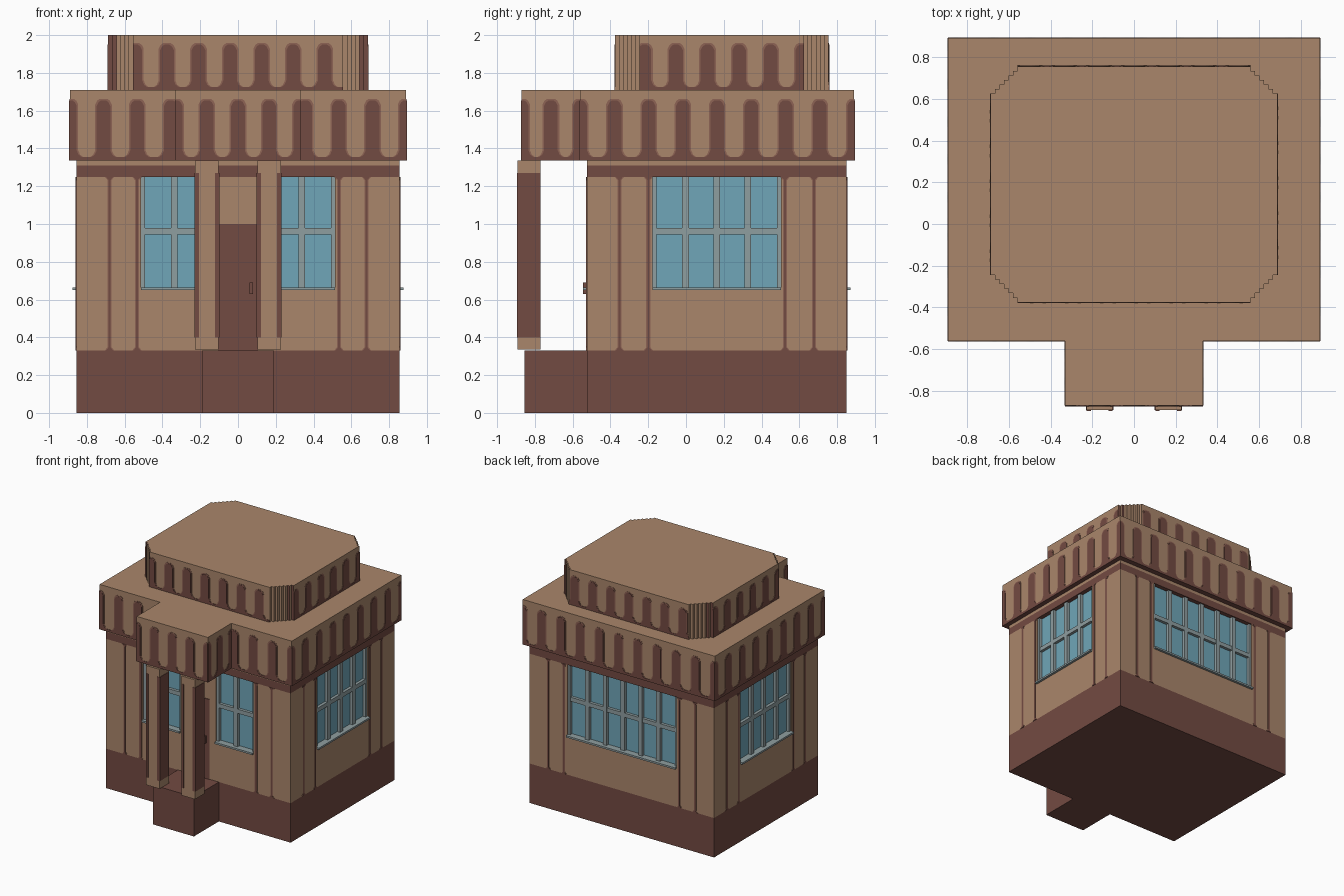
import bpy, bmesh
from math import radians
from mathutils import Matrix, Vector

if "Cube" in bpy.data.objects:
    bpy.data.objects.remove(bpy.data.objects["Cube"])


def material(name, r, g, b):
    m = bpy.data.materials.new(name)
    m.use_nodes = True
    m.diffuse_color = (r, g, b, 1)
    m.node_tree.nodes["Principled BSDF"].inputs["Base Color"].default_value = (r, g, b, 1)
    return m


TAN = material("tan stucco", .40, .24, .147)
BROWN = material("dark brown", .171, .069, .054)
MID = material("reddish trim", .27, .125, .09)
GLASS = material("blue glass", .162, .381, .479)
GREY = material("grey window frame", .275, .342, .352)

parts = {}


def part(name, mat):
    return parts.setdefault(name, (bmesh.new(), mat))[0]


def frame(angle, x, y):
    """Wall frame: local x runs along the wall, local y points inward."""
    return Matrix.Translation((x, y, 0)) @ Matrix.Rotation(radians(angle), 4, "Z")


def prism(name, mat, F, outline, direction):
    bm = part(name, mat)
    face = bm.faces.new([bm.verts.new(F @ Vector(p)) for p in outline])
    ext = bmesh.ops.extrude_face_region(bm, geom=[face])["geom"]
    moved = [v for v in ext if isinstance(v, bmesh.types.BMVert)]
    bmesh.ops.translate(bm, verts=moved, vec=F.to_3x3() @ Vector(direction))


def box(name, mat, F, u0, u1, d0, d1, z0, z1):
    prism(name, mat, F, [(u0, d0, z0), (u1, d0, z0), (u1, d1, z0), (u0, d1, z0)], (0, 0, z1 - z0))


def plate(name, mat, F, centre, profile, lo, hi, thick):
    """Thin symmetric panel from (half width, height) pairs, clipped to lo..hi."""
    pts = [(centre + w, z) for w, z in profile] + [(centre - w, z) for w, z in reversed(profile)]
    prism(name, mat, F, [(min(max(u, lo), hi), 0, z) for u, z in pts], (0, -thick, 0))


def flutes(name, F, lo, hi, start, pitch, z0, z1):
    """Row of arched dark panels standing on a thin dark strip."""
    box(name, BROWN, F, lo, hi, -.004, 0, z0, z0 + .02)
    z0 += .02
    c = start
    while c <= hi + .001:
        if c >= lo - .001:
            for label, mat, g, t in (("_rim", MID, .008, .002), ("", BROWN, 0, .004)):
                shape = [(.062 + g, z0), (.046 + g, z0 + .012), (.036 + g, z0 + .035),
                         (.036 + g, z1 - .03 + g), (.026 + g, z1 - .01 + g), (.012 + g, z1 + g)]
                plate(name + label, mat, F, c, shape, lo, hi, t)
        c += pitch


W = Matrix.Identity(4)
HX, Y0, Y1 = .855, -.525, .85
CY = (Y0 + Y1) / 2
HY = (Y1 - Y0) / 2
SILL, HEAD, FLOOR = .65, 1.25, .33
DEEP = .045

# Foundation, porch step and solid core
box("foundation", BROWN, W, -HX, HX, Y0, Y1, 0, FLOOR)
box("porch_step", BROWN, W, -.19, .19, -.855, Y0, 0, FLOOR)
box("wall_core", TAN, W, -HX + DEEP, HX - DEEP, Y0 + DEEP, Y1 - DEEP, FLOOR, HEAD)
box("dark_frieze", BROWN, W, -HX, HX, Y0, Y1, HEAD, 1.31)
box("upper_frieze", TAN, W, -HX, HX, Y0, Y1, 1.31, 1.335)

# Walls with recessed windows: frame, half width, panes per window, centres, stripe offsets
PANE = .165
walls = [
    (frame(0, 0, Y0), HX, 2, (-.338, .338), (.535, .68)),
    (frame(180, 0, Y1), HX, 6, (0,), (.535, .68)),
    (frame(90, HX, CY), HY - DEEP, 4, (0,), (.362, .515)),
    (frame(-90, -HX, CY), HY - DEEP, 4, (0,), (.362, .515)),
]
for F, half, panes, centres, stripes in walls:
    hw = (panes * PANE + .02) / 2
    edge = -half
    for c in centres:
        a, b = c - hw, c + hw
        box("walls", TAN, F, edge, a, 0, DEEP, FLOOR, HEAD)
        box("walls", TAN, F, a, b, 0, DEEP, FLOOR, SILL)
        edge = b
        box("window_glass", GLASS, F, a, b, .036, DEEP, SILL, HEAD)
        box("window_sills", GREY, F, a, b, -.02, .04, SILL, SILL + .015)
        box("window_bars", GREY, F, a, b, .012, .04, .945, .98)
        for i in range(panes + 1):
            m = a + .01 + i * PANE
            box("window_bars", GREY, F, max(a, m - .0175) if i else a,
                min(b, m + .0175) if i < panes else b, .01, .04, SILL, HEAD) if 0 < i < panes else \
                box("window_bars", GREY, F, m - .01, m + .01, .01, .04, SILL, HEAD)
    box("walls", TAN, F, edge, half, 0, DEEP, FLOOR, HEAD)
    for s in stripes:
        for c in (-s, s):
            for name, mat, g, t in (("stripe_rims", MID, .006, .002), ("wall_stripes", BROWN, 0, .004)):
                w = .005 + g
                shape = [(w + .014, FLOOR), (w, FLOOR + .018), (w, HEAD - .018), (w + .014, HEAD)]
                plate(name, mat, F, c, shape, -HX, HX, t)

# Door and handle
front = walls[0][0]
box("door", BROWN, front, -.105, .105, -.005, 0, FLOOR, 1.0)
box("door_handle", BROWN, front, .06, .08, -.02, 0, .63, .69)

# Porch columns with dark sides and edges
for s in (-1, 1):
    x0, x1 = sorted((s * .102, s * .227))
    box("porch_columns", TAN, W, x0, x1, -.892, -.77, .335, 1.335)
    for x, inner in ((x0, .02), (x1, -.02)):
        out = -.003 if inner > 0 else .003
        u0, u1 = sorted((x, x + out))
        box("column_sides", BROWN, W, u0, u1, -.892, -.77, .4, 1.27)
        u0, u1 = sorted((x, x + inner))
        box("column_edges", BROWN, W, u0, u1, -.895, -.892, .4, 1.27)

# Cornice with porch canopy
CX, CF, CB, PX, PF = .89, -.56, .89, .33, -.87
plan = [(PX, PF), (PX, CF), (CX, CF), (CX, CB)]
plan += [(-x, y) for x, y in reversed(plan)]
prism("cornice", TAN, W, [(x, y, 1.335) for x, y in plan], (0, 0, .375))
low, high = 1.335, 1.655
SP = CX / 5
mid_y, half_y = (CF + CB) / 2, (CB - CF) / 2
flutes("cornice_flutes", frame(0, 0, CF), -CX, -PX, -CX, SP, low, high)
flutes("cornice_flutes", frame(0, 0, CF), PX, CX, 2 * SP, SP, low, high)
flutes("cornice_flutes", frame(180, 0, CB), -CX, CX, -CX, SP, low, high)
flutes("canopy_flutes", frame(0, 0, PF), -PX, PX, -PX, PX / 2, low, high)
for a, s in ((90, 1), (-90, -1)):
    flutes("cornice_flutes", frame(a, s * CX, mid_y), -half_y, half_y, -half_y, half_y / 4, low, high)
    depth = (CF - PF) / 2
    flutes("canopy_flutes", frame(a, s * PX, (CF + PF) / 2), -depth, depth, -depth, depth, low, high)

# Upper storey with stepped corners
UX, UY, UC, CUT, N = .687, .565, .19, .13, 6
step = CUT / N
corner = []
for i in range(N):
    corner += [(UX - step * i, UY - CUT + step * i), (UX - step * (i + 1), UY - CUT + step * i)]
corner.append((UX - CUT, UY))
ring = []
for sx, sy in ((1, 1), (-1, 1), (-1, -1), (1, -1)):
    quarter = [(sx * x, sy * y + UC, 1.71) for x, y in corner]
    ring += quarter if sx * sy > 0 else quarter[::-1]
prism("roof_block", TAN, W, ring, (0, 0, .29))
fx, fy = UX - CUT, UY - CUT
flutes("roof_flutes", frame(0, 0, UC - UY), -fx, fx, -.543, .167, 1.705, 1.95)
flutes("roof_flutes", frame(180, 0, UC + UY), -fx, fx, -.501, .167, 1.705, 1.95)
for a, s in ((90, 1), (-90, -1)):
    flutes("roof_flutes", frame(a, s * UX, UC), -fy, fy, -.41, .167, 1.705, 1.95)

# Turn the parts into objects; dark undersides and outermost corner steps by rule
for name, (bm, mat) in parts.items():
    bmesh.ops.recalc_face_normals(bm, faces=bm.faces)
    me = bpy.data.meshes.new(name)
    me.materials.append(mat)
    if name in ("cornice", "roof_block"):
        me.materials.append(BROWN)
        for f in bm.faces:
            outer = name == "roof_block" and abs(f.normal.y) > .5 and abs(f.calc_center_median().x) > .65
            f.material_index = int(f.normal.z < -.5 or outer)
    bm.to_mesh(me)
    bm.free()
    bpy.context.scene.collection.objects.link(bpy.data.objects.new(name, me))
